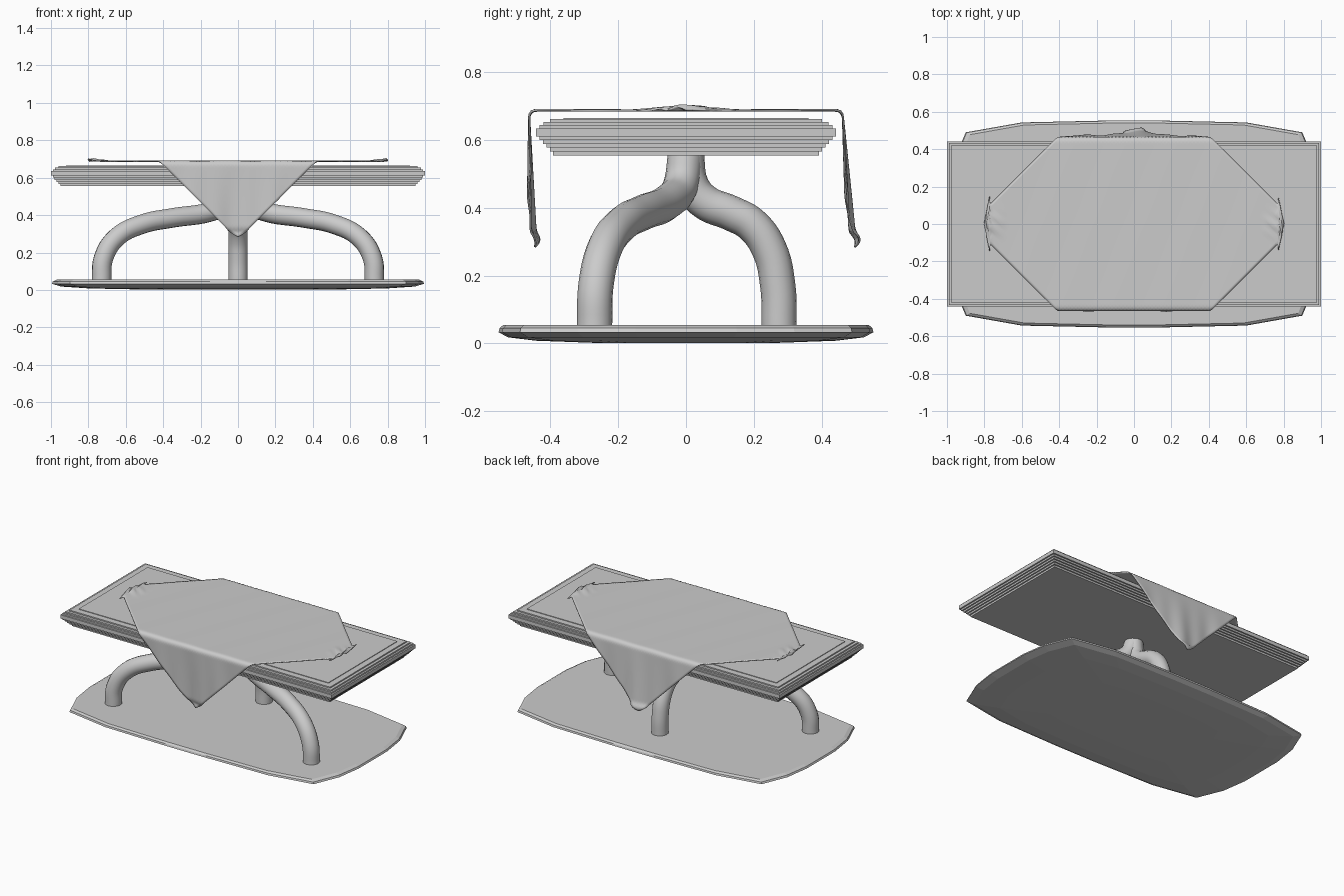
import bpy, bmesh, math
from math import sin, cos, exp, pi

if "Cube" in bpy.data.objects:
    bpy.data.objects.remove(bpy.data.objects["Cube"])


def make(name, bm, smooth=None):
    bmesh.ops.recalc_face_normals(bm, faces=bm.faces[:])
    me = bpy.data.meshes.new(name)
    bm.to_mesh(me)
    bm.free()
    ob = bpy.data.objects.new(name, me)
    bpy.context.collection.objects.link(ob)
    if smooth:
        select(ob)
        bpy.ops.object.shade_smooth_by_angle(angle=math.radians(smooth))
    return ob


def select(ob):
    bpy.ops.object.select_all(action='DESELECT')
    ob.select_set(True)
    bpy.context.view_layer.objects.active = ob


def loft(name, rings):
    """Closed solid through a stack of equally sized point rings."""
    bm = bmesh.new()
    loops = [[bm.verts.new(p) for p in r] for r in rings]
    for a, b in zip(loops, loops[1:]):
        for i in range(len(a)):
            j = (i + 1) % len(a)
            bm.faces.new((a[i], a[j], b[j], b[i]))
    bm.faces.new(loops[0])
    bm.faces.new(loops[-1])
    return make(name, bm)


# Base plate: faceted bulging rectangle, slightly domed underneath
quarter = [(.995, .15), (.97, .32), (.90, .49), (.60, .543), (.15, .553)]
outline = (quarter + [(-x, y) for x, y in quarter[::-1]]
           + [(-x, -y) for x, y in quarter] + [(x, -y) for x, y in quarter[::-1]])
base_profile = [(.5, .002), (.8, .008), (.95, .018), (1, .033), (.995, .045), (.975, .055)]
loft("base_plate", [[(x * s, y * s, z) for x, y in outline] for s, z in base_profile])

# Table top: stepped edge moulding, each step (inset, lower z, upper z)
steps = [(.05, .555, .567), (.04, .567, .578), (.03, .578, .589), (.02, .589, .60),
         (.01, .60, .611), (0, .611, .635), (.01, .635, .645), (.022, .645, .654),
         (.04, .654, .662), (.08, .662, .666)]
rings = []
for d, z0, z1 in steps:
    for z in (z0, z1):
        a, b = 1 - d, .442 - d
        rings.append([(a, b, z), (-a, b, z), (-a, -b, z), (a, -b, z)])
loft("table_top", rings)

# Three arched tube legs that meet in a centre stem: (fraction outwards, z)
path = [(1, .04), (.985, .17), (.89, .28), (.70, .352), (.48, .385),
        (.20, .418), (.06, .465), (0, .57)]
for name, fx, fy in (("front_left_leg", -.73, -.27), ("front_right_leg", .73, -.27),
                     ("back_leg", 0, .275)):
    cu = bpy.data.curves.new(name, 'CURVE')
    cu.dimensions = '3D'
    cu.bevel_depth = .052
    cu.bevel_resolution = 6
    cu.resolution_u = 6
    cu.use_fill_caps = True
    sp = cu.splines.new('BEZIER')
    sp.bezier_points.add(len(path) - 1)
    for bp, (t, z) in zip(sp.bezier_points, path):
        bp.co = (fx * t, fy * t, z)
        bp.handle_left_type = bp.handle_right_type = 'AUTO'
    ob = bpy.data.objects.new(name, cu)
    bpy.context.collection.objects.link(ob)
    select(ob)
    bpy.ops.object.convert(target='MESH')
    bpy.ops.object.shade_smooth_by_angle(angle=math.radians(40))

# Cloth: square laid diagonally, two corners hanging over the long edges
D, EDGE, R, TOP = .875, .445, .018, .688


def drape(x, y):
    sx, sy = (1 if x >= 0 else -1), (1 if y >= 0 else -1)
    ax, s = abs(x), abs(y) - EDGE
    # crumpled side corners lying on the table
    near = max(0, min(1, (ax - .68) / .1)) * exp(-(y / .06) ** 2)
    z = TOP + near * (.007 + .007 * sin(70 * x + 90 * y)) + .001 * sin(23 * x) * cos(9 * y)
    if ax > .77:
        x = sx * (.77 + .3 * (ax - .77))
        y *= 1.5
    if s <= 0:
        return x, y, z
    arc = R * pi / 2
    if s < arc:
        return x, sy * (EDGE + R * sin(s / R)), z - R * (1 - cos(s / R))
    drop = s - arc
    out = drop * (.065 if sy > 0 else -.02)
    out += .025 * drop * sin(17 * x + sy) + .012 * drop * sin(43 * x)
    # hanging corner curls up at its tip
    if drop > .34:
        k = drop - .34
        x *= 1 + 9 * k
        out += .012 * sin(k * 50) * (1 if sy > 0 else -.8)
        drop = .34 + .75 * k
    return x, sy * (EDGE + R + out), z - R - drop


N = 90
bm = bmesh.new()
g = []
for i in range(N + 1):
    u = i / N * 2 - 1
    row = []
    for j in range(N + 1):
        v = j / N * 2 - 1
        row.append(bm.verts.new(drape(D * (u - v) / 2, D * (u + v) / 2)))
    g.append(row)
for i in range(N):
    for j in range(N):
        bm.faces.new((g[i][j], g[i][j + 1], g[i + 1][j + 1], g[i + 1][j]))
cloth = make("table_cloth", bm, 60)
mod = cloth.modifiers.new("thickness", 'SOLIDIFY')
mod.thickness = .006
mod.offset = 0
